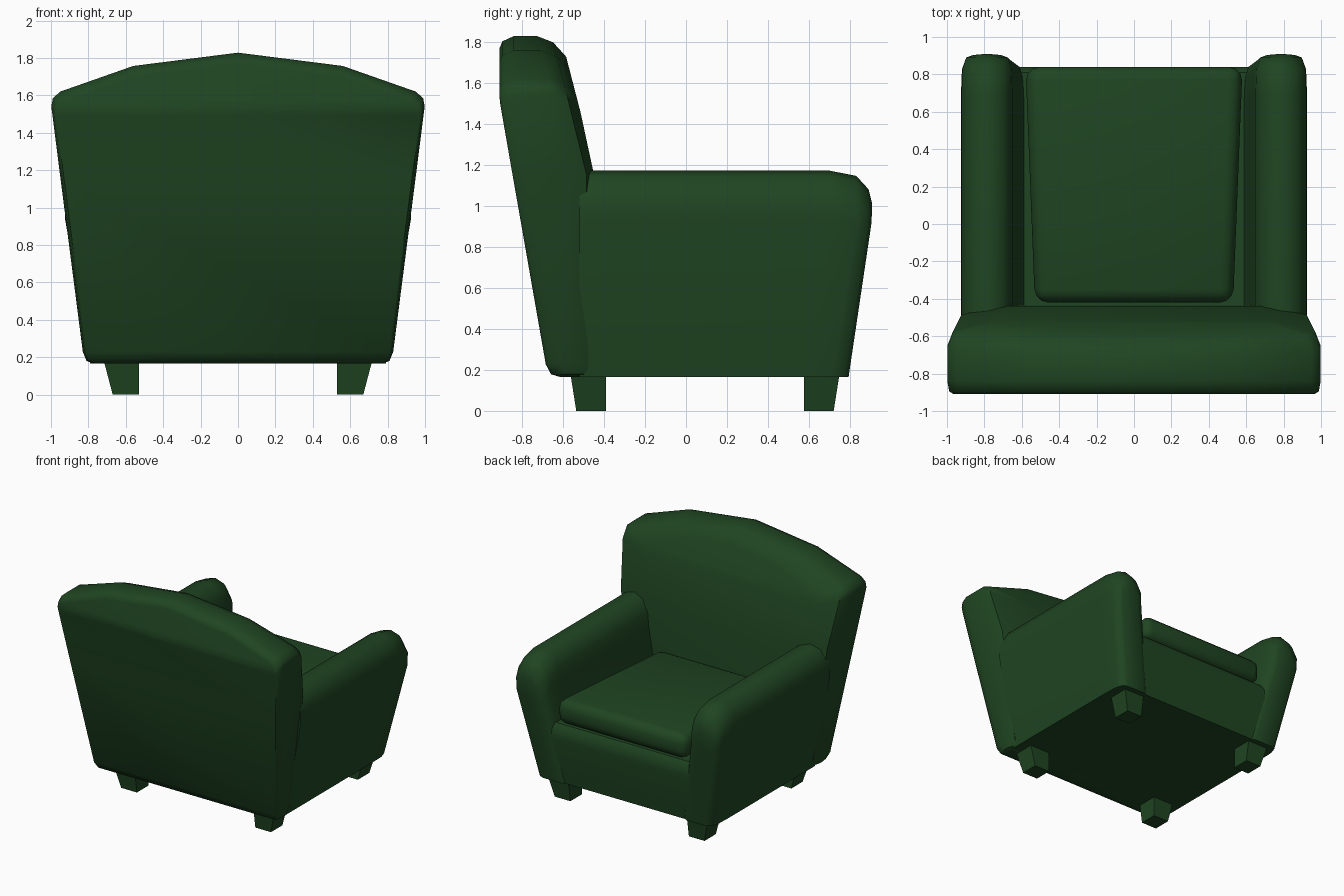
import bpy, bmesh

if "Cube" in bpy.data.objects:
    bpy.data.objects.remove(bpy.data.objects["Cube"])

green = bpy.data.materials.new("green_fabric")
green.diffuse_color = (0.014, 0.06, 0.016, 1)
green.use_nodes = True
green.node_tree.nodes["Principled BSDF"].inputs["Base Color"].default_value = green.diffuse_color


def finish(name, bm, angle=0.8):
    bmesh.ops.recalc_face_normals(bm, faces=bm.faces)
    me = bpy.data.meshes.new(name)
    bm.to_mesh(me)
    bm.free()
    ob = bpy.data.objects.new(name, me)
    bpy.context.collection.objects.link(ob)
    me.materials.append(green)
    bpy.ops.object.select_all(action='DESELECT')
    ob.select_set(True)
    bpy.context.view_layer.objects.active = ob
    if angle:
        bpy.ops.object.shade_smooth_by_angle(angle=angle)
    return ob


def loft(name, rings):
    """Skin matching rings; caps are strips joining point i to point n-1-i."""
    bm = bmesh.new()
    vs = [[bm.verts.new(p) for p in r] for r in rings]
    n = len(vs[0])
    for a, b in zip(vs, vs[1:]):
        for i in range(n):
            j = (i + 1) % n
            bm.faces.new((a[i], a[j], b[j], b[i]))
    for r in (vs[0], vs[-1]):
        for i in range(n // 2):
            quad = [r[i], r[i + 1], r[n - 2 - i], r[n - 1 - i]]
            quad = list(dict.fromkeys(quad))
            if len(quad) > 2:
                bm.faces.new(quad)
    return finish(name, bm)


def interp(z, table):
    for (z0, y0), (z1, y1) in zip(table, table[1:]):
        if z <= z1:
            break
    return y0 + (y1 - y0) * (z - z0) / (z1 - z0)


def block(name, bottom, top, bevel=0, angle=0.8):
    """Eight-cornered block from two (4-point) loops."""
    bm = bmesh.new()
    b = [bm.verts.new(p) for p in bottom]
    t = [bm.verts.new(p) for p in top]
    bm.faces.new(b)
    bm.faces.new(t)
    for i in range(4):
        j = (i + 1) % 4
        bm.faces.new((b[i], b[j], t[j], t[i]))
    if bevel:
        bmesh.ops.bevel(bm, geom=bm.edges[:], offset=bevel, segments=3,
                        profile=0.5, affect='EDGES')
    return finish(name, bm, angle)


# Backrest: arched outline, raked rear and front surfaces
half = [(.77, .165), (.81, .18), (.83, .23), (.951, 1.17), (.998, 1.54),
        (.99, 1.585), (.95, 1.62), (.56, 1.757)]
outline = half + [(0, 1.828)] + [(-x, z) for x, z in reversed(half)]
rear = [(.165, -.61), (.18, -.66), (.23, -.685), (1.52, -.91), (1.9, -.91)]
front = [(.165, -.43), (1.17, -.44), (1.73, -.585), (1.9, -.63)]
rings = []
for surf, dy, dx, dz in ((rear, 0, .025, .06), (rear, .015, .01, .025), (rear, .07, 0, 0),
                         (front, -.115, 0, 0), (front, -.045, .03, .03),
                         (front, 0, .25, .10)):
    ring = []
    for x, z in outline:
        zz = .165 + (z - .165) * (1 - dz / 1.66)
        ring.append((x * (1 - dx), interp(zz, surf) + dy, zz))
    rings.append(ring)
loft("backrest", rings)

# Arms: rounded section swept forward, with a softened raked front
section = [(.79, .165, 1), (.925, .94, 1), (.922, 1.05, 1), (.87, 1.145, 1), (.785, 1.172, 0),
           (.70, 1.145, -1), (.65, 1.05, -1), (.64, .94, -1), (.50, .165, -1)]
stations = [(-.52, 0, 0), (.70, 0, 0), (.83, .005, .025), (.89, .025, .09), (.908, .06, .16)]
for side, label in ((-1, "left_arm"), (1, "right_arm")):
    rings = []
    for y, dx, dz in stations:
        ring = []
        for x, z, s in section:
            zz = .165 + (z - .165) * (1 - dz / 1.0)
            rake = min(0, (zz - .94) * .149) if y > 0 else 0
            ring.append((side * (x - s * dx), y + rake, zz))
        rings.append(ring)
    loft(label, rings)

# Seat base between the arms
prof = [(-.55, .165), (.78, .165), (.84, .54), (.84, .61), (.81, .655), (-.55, .66)]
bm = bmesh.new()
f = bm.faces.new([bm.verts.new((-.64, y, z)) for y, z in prof])
ext = bmesh.ops.extrude_face_region(bm, geom=[f])
bmesh.ops.translate(bm, vec=(1.28, 0, 0),
                    verts=[v for v in ext["geom"] if isinstance(v, bmesh.types.BMVert)])
finish("seat_base", bm)

# Seat cushion, wider and higher at the front
block("seat_cushion",
      [(-.53, -.42, .63), (.53, -.42, .63), (.58, .84, .66), (-.58, .84, .66)],
      [(-.53, -.42, .81), (.53, -.42, .81), (.58, .84, .86), (-.58, .84, .86)], .07, 1.0)

# Tapered legs
for sx, xn in ((-1, "left"), (1, "right")):
    for yi, yt, yb, yn in ((-.39, -.565, -.535, "back"), (.575, .75, .72, "front")):
        def loop(xo, yo, z):
            return [(sx * .53, yi, z), (sx * xo, yi, z), (sx * xo, yo, z), (sx * .53, yo, z)]
        block(f"{yn}_{xn}_leg", loop(.67, yb, 0), loop(.72, yt, .19), 0, 0)
